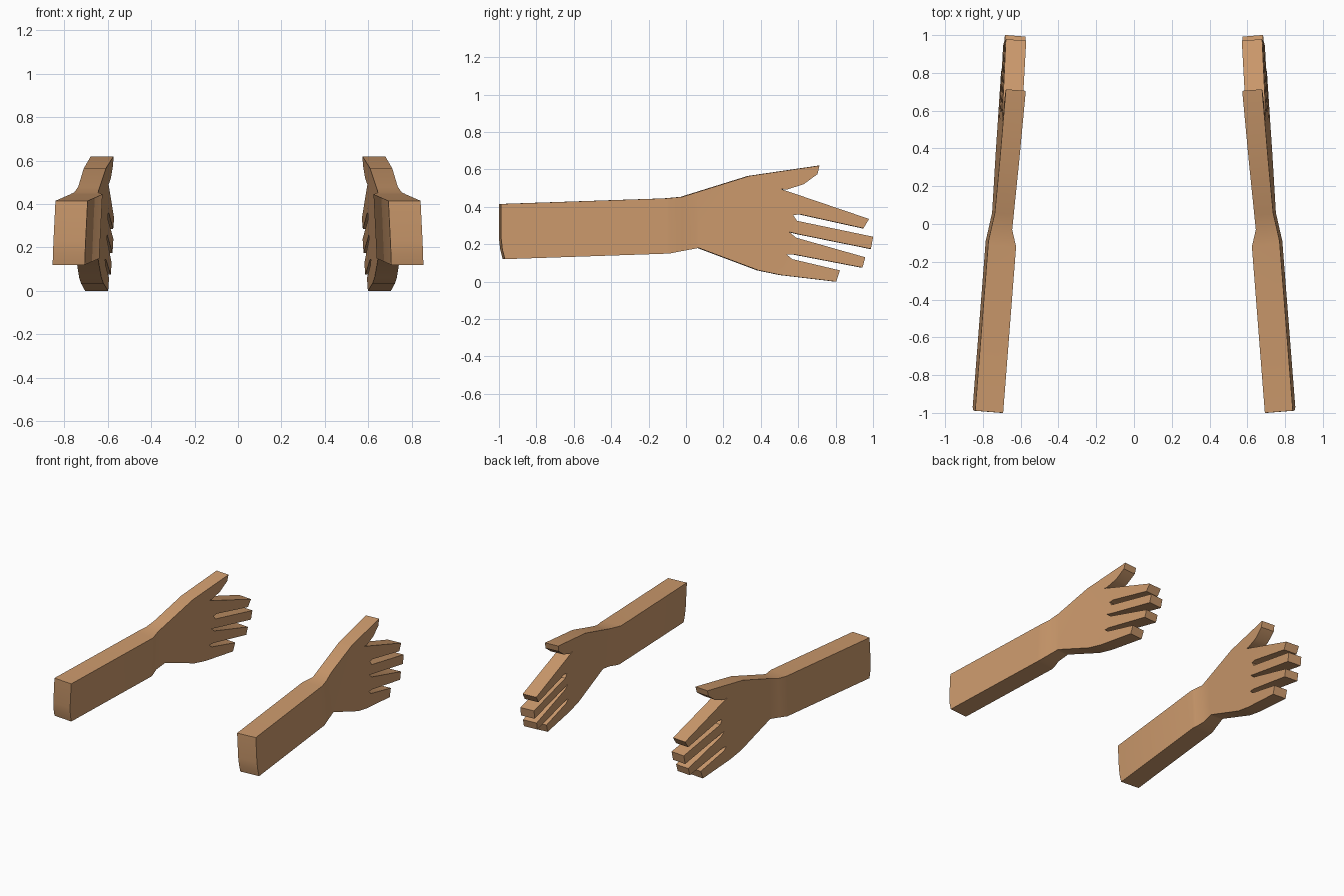
import bpy, bmesh
from math import radians

if "Cube" in bpy.data.objects:
    bpy.data.objects.remove(bpy.data.objects["Cube"])

# Side outline (y, z): forearm, thumb, four fingers, underside
OUTLINE = [
    (-1, .415), (-.12, .445), (-.03, .453), (.33, .565), (.705, .62),
    (.695, .575), (.62, .52), (.53, .492), (.50, .495),          # thumb
    (.97, .335), (.94, .285), (.60, .36), (.565, .355), (.585, .325),  # index
    (.992, .24), (.98, .175), (.585, .255), (.545, .265), (.58, .235),  # middle
    (.95, .13), (.935, .075), (.57, .145), (.53, .145), (.56, .12),    # ring
    (.815, .06), (.795, .0), (.50, .035), (.38, .06),             # little finger
    (.06, .18), (-.10, .15), (-.98, .12), (-.993, .17), (-1, .23)]

# Side surfaces (y, x) at mid height
INNER = [(-1, .70), (-.12, .633), (-.03, .654), (.71, .590), (1, .572)]
OUTER = [(-1, .848), (-.10, .779), (.05, .747), (.71, .695), (1, .680)]


def lerp(table, y):
    for (y0, x0), (y1, x1) in zip(table, table[1:]):
        if y <= y1:
            break
    return x0 + (x1 - x0) * (y - y0) / (y1 - y0)


skin = bpy.data.materials.new("skin")
skin.diffuse_color = (.60, .32, .15, 1)
skin.use_nodes = True
skin.node_tree.nodes["Principled BSDF"].inputs["Base Color"].default_value = skin.diffuse_color


def arm(name, side):
    bm = bmesh.new()
    # Flat slab from the outline
    face = bm.faces.new([bm.verts.new((0, y, z)) for y, z in OUTLINE])
    ext = bmesh.ops.extrude_face_region(bm, geom=[face], use_keep_orig=True)
    for v in ext["geom"]:
        if isinstance(v, bmesh.types.BMVert):
            v.co.x = 1
    bmesh.ops.triangulate(bm, faces=[f for f in bm.faces if len(f.verts) > 4])
    # Cuts where the wrist bends
    for y in (-.12, -.10, -.03, .05):
        bmesh.ops.bisect_plane(bm, geom=bm.verts[:] + bm.edges[:] + bm.faces[:],
                               dist=1e-5, plane_co=(0, y, 0), plane_no=(0, 1, 0))
    # Taper, lean and angle the slab
    for v in bm.verts:
        y, z = v.co.y, v.co.z
        inner, outer = lerp(INNER, y), lerp(OUTER, y)
        x = inner + (outer - inner) * v.co.x
        v.co = (side * (x - .05 * (z - .27)), y + .08 * (x - inner), z)
    bmesh.ops.recalc_face_normals(bm, faces=bm.faces[:])
    mesh = bpy.data.meshes.new(name)
    bm.to_mesh(mesh)
    bm.free()
    mesh.materials.append(skin)
    ob = bpy.data.objects.new(name, mesh)
    bpy.context.collection.objects.link(ob)
    bpy.ops.object.select_all(action='DESELECT')
    ob.select_set(True)
    bpy.context.view_layer.objects.active = ob
    bpy.ops.object.shade_smooth_by_angle(angle=radians(40))


# Mirrored pair
arm("right_arm", 1)
arm("left_arm", -1)
